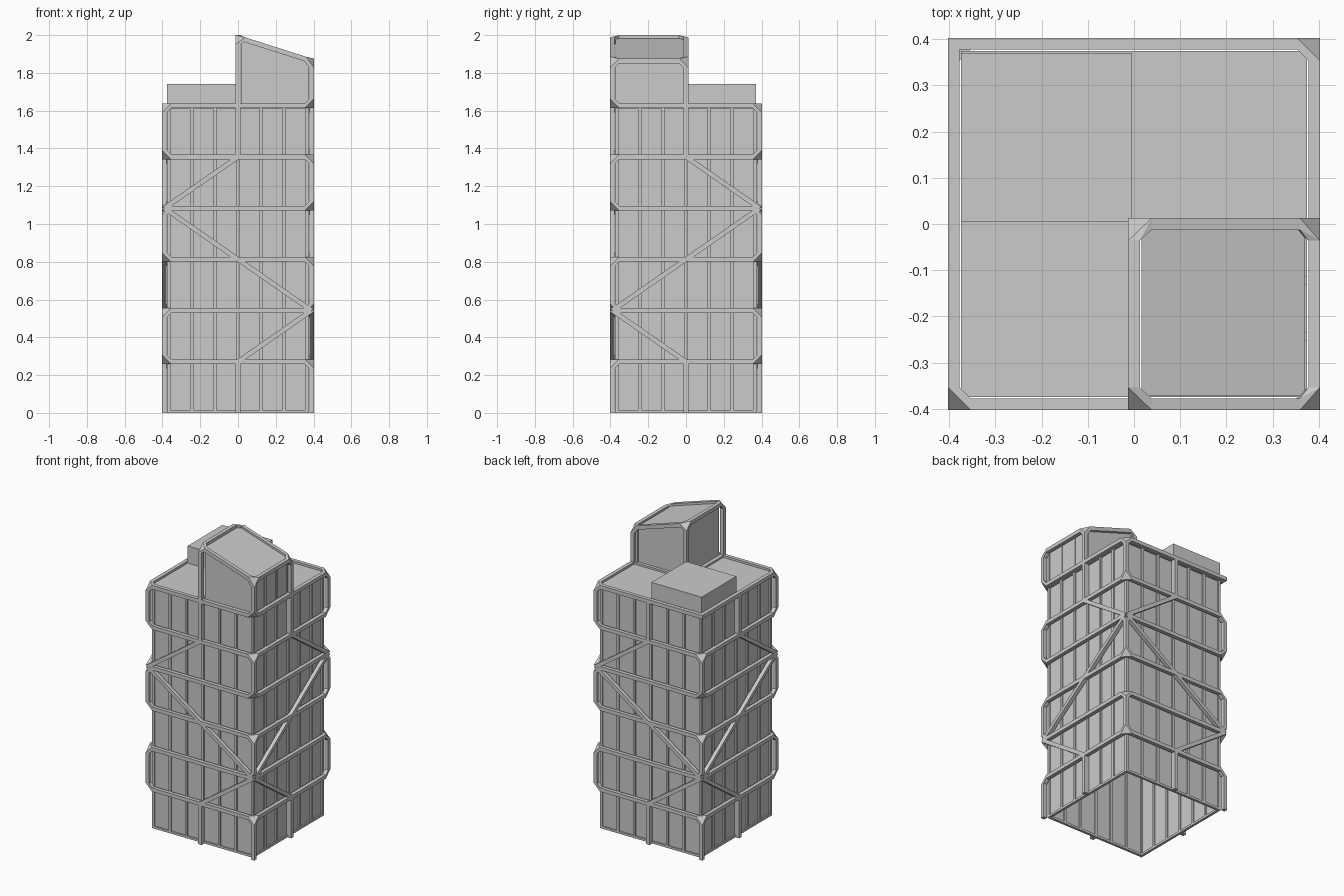
import bpy, bmesh
from mathutils import Vector, Matrix

if "Cube" in bpy.data.objects:
    bpy.data.objects.remove(bpy.data.objects["Cube"])

H, E, F = 0.0125, 0.39, 0.271      # half beam, frame half-width, floor height
CUT = 0.036                        # length of chamfered joints
Z = Vector((0, 0, 1))


def finish(bm, name):
    bmesh.ops.recalc_face_normals(bm, faces=bm.faces)
    me = bpy.data.meshes.new(name)
    bm.to_mesh(me)
    bm.free()
    ob = bpy.data.objects.new(name, me)
    bpy.context.collection.objects.link(ob)
    return ob


def box(bm, x0, x1, y0, y1, z0, z1):
    m = Matrix.Translation(((x0 + x1) / 2, (y0 + y1) / 2, (z0 + z1) / 2)) @ \
        Matrix.Diagonal((x1 - x0, y1 - y0, z1 - z0, 1))
    bmesh.ops.create_cube(bm, size=1, matrix=m)


def section(p, d):
    side = d.cross(Z) if abs(d.z) < 0.99 else Vector((1, 0, 0))
    side.normalize()
    up = side.cross(d).normalized()
    return [p + side * a * H + up * b * H for a, b in ((-1, -1), (1, -1), (1, 1), (-1, 1))]


def bar(bm, a, b, ca=0, cb=0):
    a, b = Vector(a), Vector(b)
    d = (b - a).normalized()
    s = [bm.verts.new(v) for v in section(a + d * ca, d) + section(b - d * cb, d)]
    bm.faces.new(s[3::-1])
    bm.faces.new(s[4:])
    for i in range(4):
        j = (i + 1) % 4
        bm.faces.new((s[i], s[j], s[4 + j], s[4 + i]))


def joint(bm, p, dirs):
    # chamfered joint: convex hull of the beam ends meeting at p
    p, vs = Vector(p), []
    for d in dirs:
        d = Vector(d).normalized()
        vs += [bm.verts.new(v) for v in section(p + d * CUT, d)]
    r = bmesh.ops.convex_hull(bm, input=vs)
    bad = [g for g in set(r["geom_interior"] + r["geom_unused"]) if isinstance(g, bmesh.types.BMVert)]
    bmesh.ops.delete(bm, geom=bad, context='VERTS')


# ring beams with chamfered corner joints, and staggered corner columns
rings, posts = bmesh.new(), bmesh.new()
corners = [(-1, -1), (1, -1), (1, 1), (-1, 1)]
for lv in range(1, 7):
    z = lv * F
    for i, (sx, sy) in enumerate(corners):
        nx, ny = corners[(i + 1) % 4]
        plain = lambda k: lv == 6 and k % 4 == 3
        a, b = Vector((sx * E, sy * E, z)), Vector((nx * E, ny * E, z))
        bar(rings, a, b, -H if plain(i) else CUT, -H if plain(i + 1) else CUT)
        if not plain(i):
            up = (lv % 2 == 0) == (sx * sy < 0)
            joint(rings, a, [(-sx, 0, 0), (0, -sy, 0), (0, 0, 1 if up else -1)])
for sx, sy in corners:
    for fl in range(6):
        if (fl % 2 == 0) == (sx * sy < 0):
            bar(posts, (sx * E, sy * E, fl * F), (sx * E, sy * E, (fl + 1) * F),
                CUT if fl else 0, CUT)
finish(rings, "ring_beams")
finish(posts, "corner_columns")

# zigzag bracing: centre post, diagonals, centre post on each face
brace = bmesh.new()
zig = [(0, 0), (0, 1), (1, 2), (0, 3), (-1, 4), (0, 5), (0, 6)]
for s in (1, -1):
    for (u0, l0), (u1, l1) in zip(zig, zig[1:]):
        bar(brace, (s * u0 * E, -s * E, l0 * F), (s * u1 * E, -s * E, l1 * F))
        bar(brace, (s * E, -s * u0 * E, l0 * F), (s * E, -s * u1 * E, l1 * F))
finish(brace, "zigzag_bracing")

# glass walls, open at the bottom
G, RZ = 0.366, 6 * F
bm = bmesh.new()
lo = [bm.verts.new((x * G, y * G, 0)) for x, y in corners]
hi = [bm.verts.new((x * G, y * G, RZ)) for x, y in corners]
for i in range(4):
    j = (i + 1) % 4
    bm.faces.new((lo[i], lo[j], hi[j], hi[i]))
finish(bm, "glass_walls")

# mullions and rails
bm = bmesh.new()
W0, W1, w = 0.358, 0.375, 0.009
for s in (1, -1):
    a, b = sorted((s * W0, s * W1))
    for k in range(-3, 4):
        c = k * 0.122
        box(bm, c - w, c + w, a, b, 0, RZ)
        box(bm, a, b, c - w, c + w, 0, RZ)
    for z0, z1 in ((0, 0.015), (RZ - 0.015, RZ)):
        box(bm, -W1, W1, a, b, z0, z1)
        box(bm, a, b, -W1, W1, z0, z1)
for k in range(-3, 1):
    c = k * 0.122 - (w if k == 0 else 0)
    box(bm, W0, W1, c - w, c + w, RZ, 1.865)
finish(bm, "mullions")

# L-shaped roof around the tower opening
bm = bmesh.new()
box(bm, -W1, 0.005, -W1, W1, RZ - 0.01, RZ)
box(bm, 0.005, W1, -0.005, W1, RZ - 0.01, RZ)
finish(bm, "roof_slab")

# plant room
bm = bmesh.new()
box(bm, -W1, -0.004, 0.004, 0.37, RZ, 1.742)
finish(bm, "plant_room")

# sloped tower frame
T0, T1 = 1.987, 1.863
bm = bmesh.new()
slope = Vector((E, 0, T1 - T0))
for y, inw in ((-E, 1), (0, -1)):
    a, b = Vector((0, y, T0)), Vector((E, y, T1))
    bar(bm, a, b, CUT, CUT)
    joint(bm, a, [slope, (0, inw, 0), (0, 0, -1)])
    joint(bm, b, [-slope, (0, inw, 0), (0, 0, -1)])
    bar(bm, (0, y, RZ), a, 0, CUT)
    bar(bm, (E, y, RZ), b, CUT if y else 0, CUT)
for x, t in ((0, T0), (E, T1)):
    bar(bm, (x, -E, t), (x, 0, t), CUT, CUT)
bar(bm, (0, -E, RZ), (0, 0, RZ), 0, -H)
bar(bm, (0, 0, RZ), (E, 0, RZ))
finish(bm, "tower_frame")

# tower shell with sloped top
bm = bmesh.new()
xs, ys = (0.016, 0.37), (-0.372, -0.008)
ring = [(xs[0], ys[0]), (xs[1], ys[0]), (xs[1], ys[1]), (xs[0], ys[1])]
lo = [bm.verts.new((x, y, RZ - 0.01)) for x, y in ring]
hi = [bm.verts.new((x, y, T0 + (T1 - T0) * x / E)) for x, y in ring]
bm.faces.new(hi)
for i in range(4):
    j = (i + 1) % 4
    bm.faces.new((lo[i], lo[j], hi[j], hi[i]))
finish(bm, "tower_shell")
